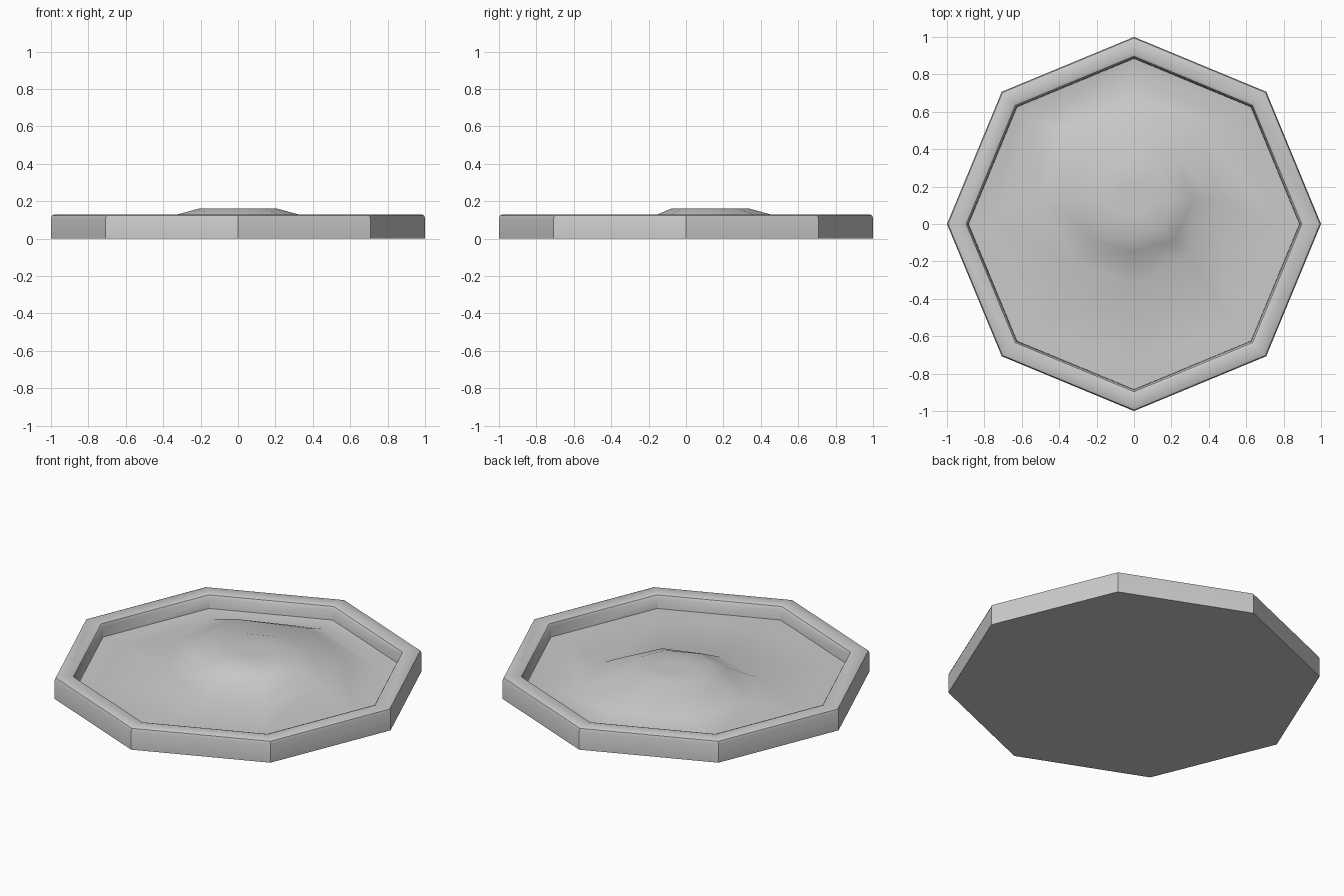
import bpy, bmesh, math

if "Cube" in bpy.data.objects:
    bpy.data.objects.remove(bpy.data.objects["Cube"])

N = 8


def ring(radii, heights, cy=0.0):
    """One eight-sided loop of points around (0, cy)."""
    pts = []
    for i in range(N):
        a = i * 2 * math.pi / N
        pts.append((radii[i] * math.cos(a), cy + radii[i] * math.sin(a), heights[i]))
    return pts


def loft(name, rings, cap_start=False, cap_end=False, angle=40):
    bm = bmesh.new()
    loops = [[bm.verts.new(p) for p in r] for r in rings]
    for a, b in zip(loops, loops[1:]):
        for i in range(N):
            j = (i + 1) % N
            bm.faces.new((a[i], a[j], b[j], b[i]))
    if cap_start:
        bm.faces.new(loops[0][::-1])
    if cap_end:
        bm.faces.new(loops[-1])
    bm.normal_update()
    me = bpy.data.meshes.new(name)
    bm.to_mesh(me)
    bm.free()
    ob = bpy.data.objects.new(name, me)
    bpy.context.collection.objects.link(ob)
    bpy.ops.object.select_all(action='DESELECT')
    ob.select_set(True)
    bpy.context.view_layer.objects.active = ob
    bpy.ops.object.shade_smooth_by_angle(angle=math.radians(angle))
    return ob


# Octagonal tray: outer wall, rounded rim, inner wall, floor
profile = [(1.0, 0.0), (1.0, 0.11), (0.994, 0.124), (0.98, 0.13),
           (0.915, 0.13), (0.897, 0.123), (0.887, 0.105), (0.885, 0.02)]
loft("tray", [ring([r] * N, [z] * N) for r, z in profile],
     cap_start=True, cap_end=True)

# Uneven filling heaped toward the back, starting at the tray wall
CY = 0.13
filling = [
    ring([0.885] * N, [0.048] * N),
    ring([0.76, 0.77, 0.79, 0.78, 0.76, 0.75, 0.72, 0.74],
         [0.045, 0.036, 0.034, 0.034, 0.042, 0.05, 0.052, 0.05]),
    ring([0.44, 0.50, 0.52, 0.54, 0.50, 0.46, 0.45, 0.42],
         [0.07, 0.08, 0.09, 0.095, 0.08, 0.06, 0.045, 0.045], CY),
    ring([0.32, 0.32, 0.32, 0.33, 0.32, 0.30, 0.28, 0.30],
         [0.13] * N, CY),
    ring([0.21] * N, [0.16] * N, CY),
    ring([0.08] * N, [0.161] * N, CY),
]
loft("filling", filling, cap_end=True, angle=80)
